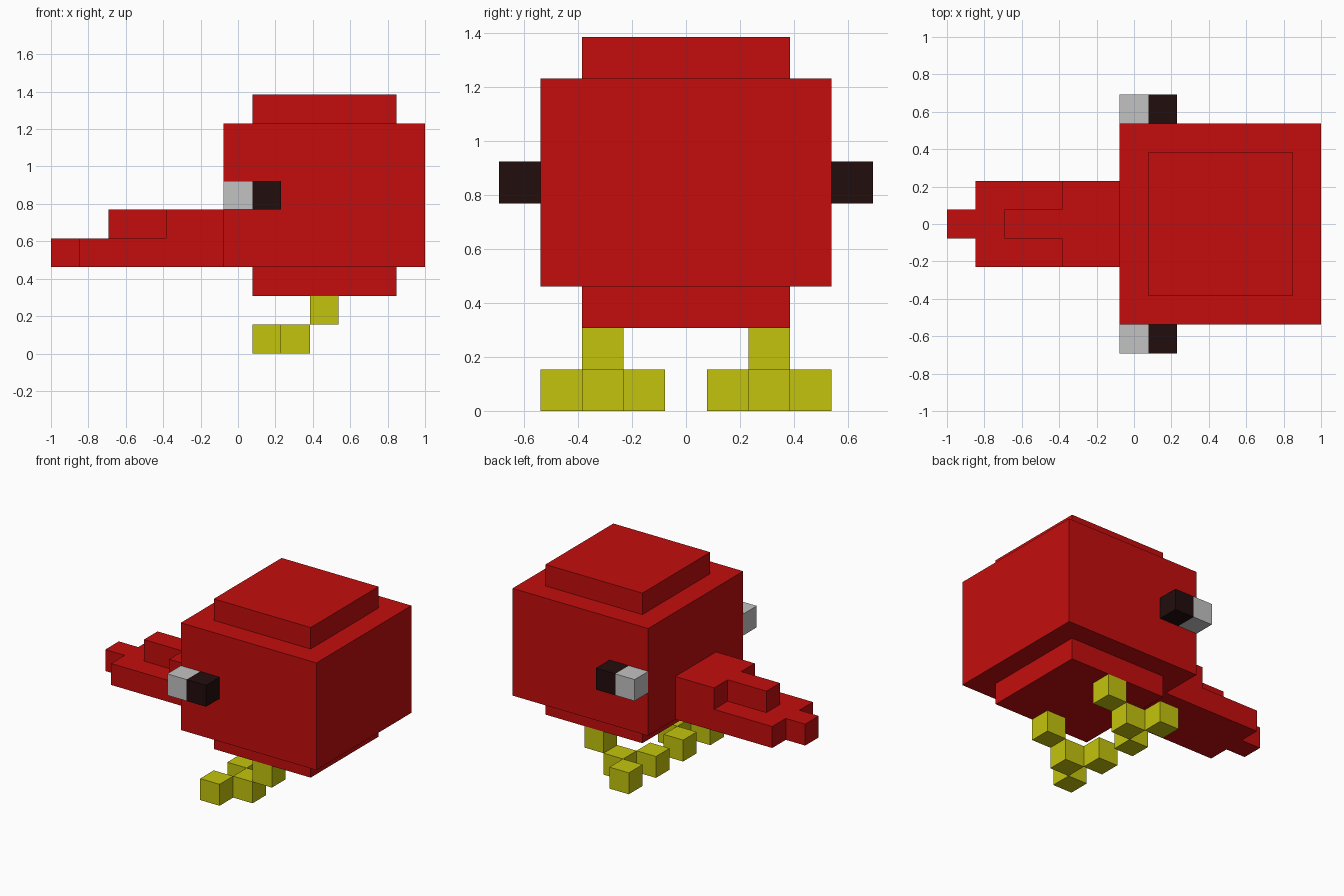
import bpy
import bmesh
from mathutils import Vector

cube = bpy.data.objects.get("Cube")
if cube:
    bpy.data.objects.remove(cube, do_unlink=True)

U = 2 / 13  # one block; the model is 13 blocks long


def material(name, rgb):
    m = bpy.data.materials.new(name)
    m.use_nodes = True
    m.diffuse_color = (*rgb, 1)
    bsdf = next(n for n in m.node_tree.nodes if n.type == 'BSDF_PRINCIPLED')
    bsdf.inputs["Base Color"].default_value = (*rgb, 1)
    return m


red = material("red", (0.55, 0.004, 0.004))
yellow = material("yellow", (0.55, 0.55, 0.004))
grey = material("light grey", (0.54, 0.54, 0.54))
black = material("near black", (0.016, 0.004, 0.004))


def finish(name, bm, mat):
    bmesh.ops.recalc_face_normals(bm, faces=bm.faces[:])
    me = bpy.data.meshes.new(name)
    bm.to_mesh(me)
    bm.free()
    me.materials.append(mat)
    ob = bpy.data.objects.new(name, me)
    bpy.context.collection.objects.link(ob)
    return ob


def add_box(bm, lo, hi):
    """Box between two corners in blocks: x from the beak tip, y from the middle, z from the ground."""
    lo, hi = Vector(lo), Vector(hi)
    size, mid = hi - lo, (lo + hi) / 2 - Vector((6.5, 0, 0))
    verts = bmesh.ops.create_cube(bm, size=U)["verts"]
    for v in verts:
        v.co = Vector(a * s for a, s in zip(v.co, size)) + mid * U


def boxes(name, mat, *corners):
    bm = bmesh.new()
    for lo, hi in corners:
        add_box(bm, lo, hi)
    return finish(name, bm, mat)


def slab(name, mat, half_outline, z):
    """Extrude a plan outline, mirrored across the middle, one block upwards."""
    outline = half_outline + [(x, -y) for x, y in reversed(half_outline)]
    bm = bmesh.new()
    face = bm.faces.new([bm.verts.new(((x - 6.5) * U, y * U, z * U)) for x, y in outline])
    top = bmesh.ops.extrude_face_region(bm, geom=[face], use_keep_orig=True)["geom"]
    bmesh.ops.translate(bm, vec=(0, 0, U),
                        verts=[g for g in top if isinstance(g, bmesh.types.BMVert)])
    return finish(name, bm, mat)


# Body: a block with a smaller step raised from its top and its underside
bm = bmesh.new()
add_box(bm, (6, -3.5, 3), (13, 3.5, 8))
bm.normal_update()
for face in [f for f in bm.faces if abs(f.normal.z) > 0.9]:
    direction = face.normal.copy()
    bmesh.ops.inset_region(bm, faces=[face], thickness=U, use_even_offset=True)
    step = bmesh.ops.extrude_discrete_faces(bm, faces=[face])["faces"][0]
    bmesh.ops.translate(bm, vec=direction * U, verts=step.verts[:])
finish("body", bm, red)

# Beak: two stepped layers
slab("beak_lower", red, [(0, 0.5), (1, 0.5), (1, 1.5), (6, 1.5)], 3)
slab("beak_upper", red, [(2, 0.5), (4, 0.5), (4, 1.5), (6, 1.5)], 4)

# Eyes, legs and three-block feet on both sides
for side, s in (("right", 1), ("left", -1)):
    def block(x, y, z):
        return (x, s * y - 0.5, z), (x + 1, s * y + 0.5, z + 1)

    boxes(side + "_eye_white", grey, block(6, 4, 5))
    boxes(side + "_eye_pupil", black, block(7, 4, 5))
    boxes(side + "_leg", yellow, block(9, 2, 1))
    boxes(side + "_foot", yellow, block(8, 2, 0), block(7, 1, 0), block(7, 3, 0))
